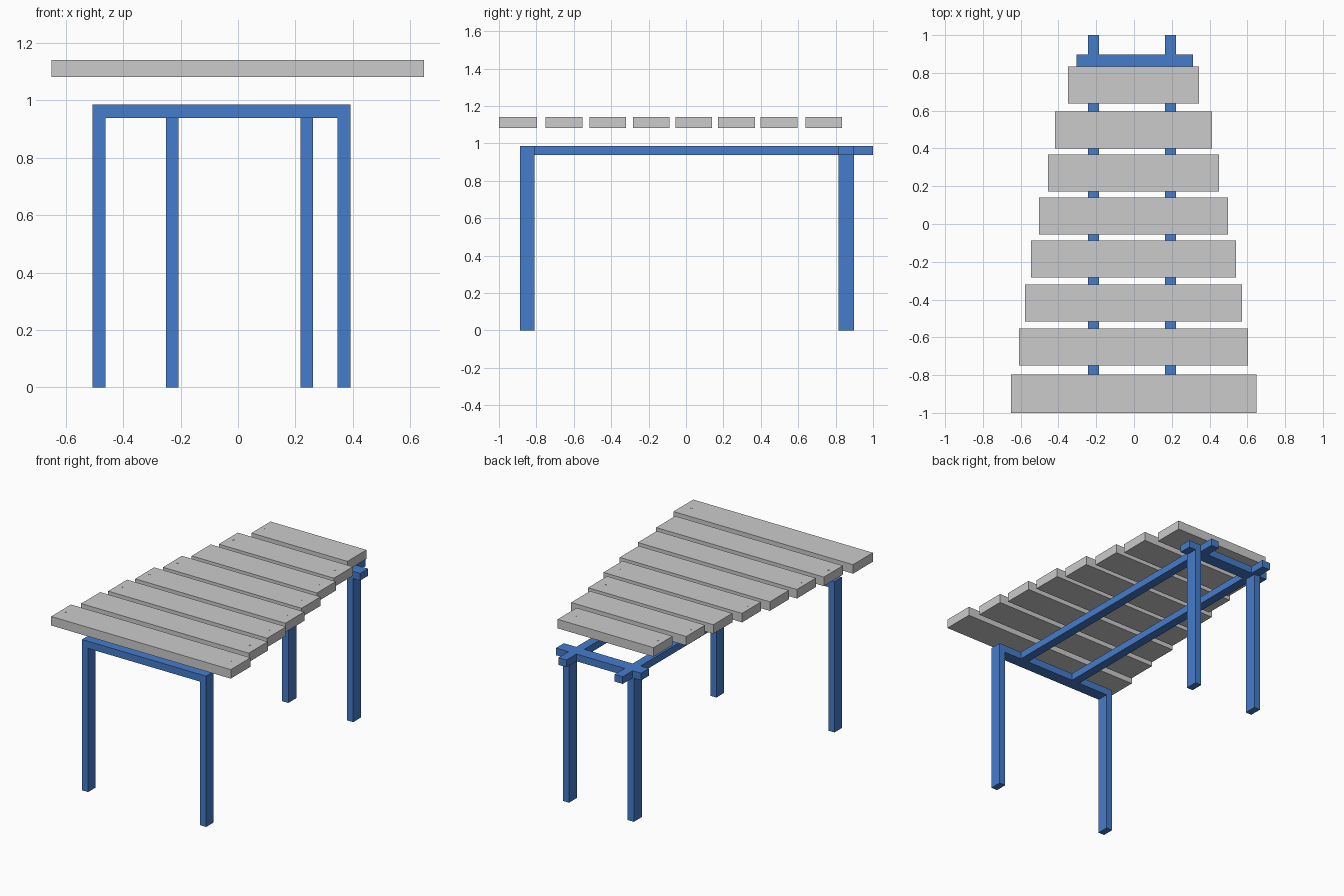
import bpy, bmesh
from mathutils import Matrix

if "Cube" in bpy.data.objects:
    bpy.data.objects.remove(bpy.data.objects["Cube"])

blue = bpy.data.materials.new("blue_paint")
blue.diffuse_color = (0.06, 0.2, 0.6, 1)
blue.use_nodes = True
blue.node_tree.nodes["Principled BSDF"].inputs["Base Color"].default_value = blue.diffuse_color


def finish(name, bm, mat=None):
    me = bpy.data.meshes.new(name)
    bm.to_mesh(me)
    bm.free()
    ob = bpy.data.objects.new(name, me)
    bpy.context.collection.objects.link(ob)
    if mat:
        me.materials.append(mat)
    return ob


def box(name, x, y, z, mat=None):
    """Box given by its (min, max) range on each axis."""
    size = [r[1] - r[0] for r in (x, y, z)]
    mid = [(r[0] + r[1]) / 2 for r in (x, y, z)]
    bm = bmesh.new()
    bmesh.ops.create_cube(bm, size=1, matrix=Matrix.Translation(mid) @ Matrix.Diagonal((*size, 1)))
    return finish(name, bm, mat)


def screw(name, x, y, z):
    bm = bmesh.new()
    bmesh.ops.create_cone(bm, cap_ends=True, segments=8, radius1=0.007, radius2=0.007,
                          depth=0.01, matrix=Matrix.Translation((x, y, z - 0.004)))
    return finish(name, bm)


FRAME_Z = (0.938, 0.985)
FRONT_Y = (-0.887, -0.81)
BACK_Y = (0.815, 0.897)

# front legs run to the top of the frame, with the crossbar between them
box("front_leg_left", (-0.506, -0.462), FRONT_Y, (0, FRAME_Z[1]), blue)
box("front_leg_right", (0.347, 0.391), FRONT_Y, (0, FRAME_Z[1]), blue)
box("front_crossbar", (-0.462, 0.347), FRONT_Y, FRAME_Z, blue)

# back legs stop under the back crossbar
box("back_leg_left", (-0.251, -0.207), BACK_Y, (0, FRAME_Z[0]), blue)
box("back_leg_right", (0.217, 0.262), BACK_Y, (0, FRAME_Z[0]), blue)
box("back_crossbar", (-0.304, 0.312), BACK_Y, FRAME_Z, blue)

# long rails
box("rail_left", (-0.243, -0.185), (-0.81, 1.0), FRAME_Z, blue)
box("rail_right", (0.164, 0.222), (-0.81, 1.0), FRAME_Z, blue)

# tapering row of planks: x min, x max, y centre
planks = [(-0.65, 0.648, -0.898), (-0.608, 0.603, -0.652), (-0.577, 0.572, -0.418),
          (-0.545, 0.54, -0.185), (-0.503, 0.498, 0.042), (-0.455, 0.45, 0.27),
          (-0.418, 0.413, 0.497), (-0.349, 0.344, 0.736)]
TOP = 1.14
for i, (x0, x1, y) in enumerate(planks, 1):
    half = 0.102 if i == 1 else 0.098
    box(f"plank_{i}", (x0, x1), (y - half, y + half), (1.081, TOP))
    # small screw heads near both ends
    screw(f"screw_left_{i}", x0 + 0.035, y, TOP)
    screw(f"screw_right_{i}", x1 - 0.06, y, TOP)
